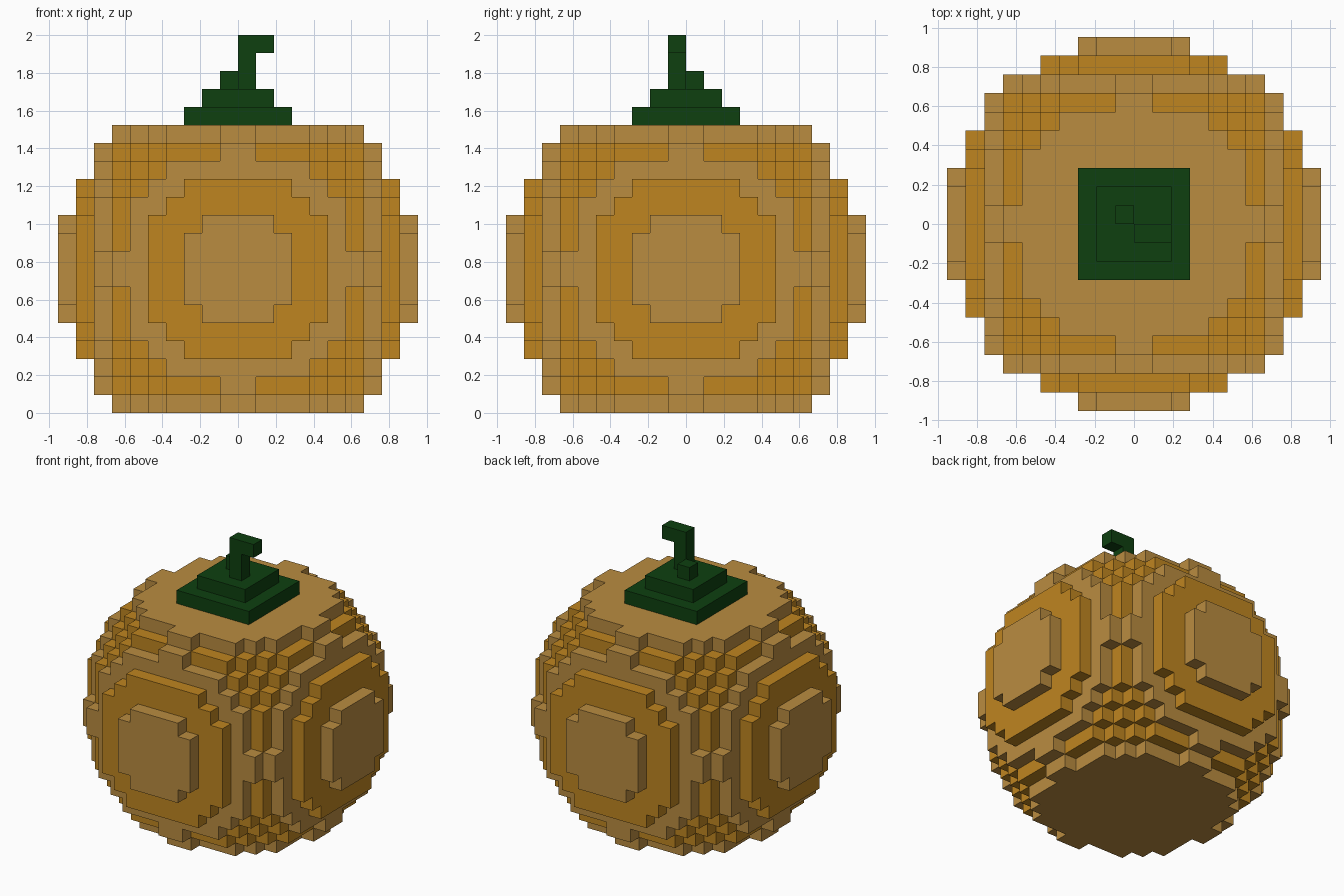
import bpy, bmesh
from mathutils import Vector

cube = bpy.data.objects.get("Cube")
if cube:
    bpy.data.objects.remove(cube, do_unlink=True)

V = 2 / 21          # edge of one block
RADIUS = 10         # body radius in blocks
HALF_HEIGHT = 8     # the ball is cut flat above and below


def material(name, rgb):
    m = bpy.data.materials.new(name)
    m.use_nodes = True
    color = (*rgb, 1.0)
    m.diffuse_color = color
    bsdf = m.node_tree.nodes["Principled BSDF"]
    bsdf.inputs["Base Color"].default_value = color
    bsdf.inputs["Roughness"].default_value = 0.9
    return m


tan = material("pale tan", (0.491, 0.262, 0.051))
orange = material("deep orange", (0.52, 0.235, 0.0144))
green = material("dark green", (0.0044, 0.051, 0.0050))


def add_object(name, bm, mats):
    mesh = bpy.data.meshes.new(name)
    bm.to_mesh(mesh)
    bm.free()
    for m in mats:
        mesh.materials.append(m)
    obj = bpy.data.objects.new(name, mesh)
    bpy.context.collection.objects.link(obj)
    return obj


def filled(c):
    """Is the block centred at c part of the cut ball?"""
    return abs(c[2]) < HALF_HEIGHT and c[0]**2 + c[1]**2 + c[2]**2 <= RADIUS**2


# Body: outer faces of a ball of blocks, coloured in alternating layers
bm = bmesh.new()
cells = [i + 0.5 for i in range(-RADIUS, RADIUS)]
for x in cells:
    for y in cells:
        for z in cells:
            c = Vector((x, y, z))
            if not filled(c):
                continue
            layer = max(abs(x), abs(y), abs(z))
            for axis in range(3):
                for sign in (-1, 1):
                    n = Vector((0, 0, 0))
                    n[axis] = sign
                    if filled(c + n):
                        continue
                    u = Vector((0, 0, 0))
                    u[(axis + 1) % 3] = 0.5
                    w = n.cross(u)
                    mid = c + n * 0.5 + Vector((0, 0, HALF_HEIGHT))
                    corners = (mid - u - w, mid + u - w, mid + u + w, mid - u + w)
                    face = bm.faces.new([bm.verts.new(p * V) for p in corners])
                    face.material_index = 0 if layer in (7.5, 9.5) else 1
bmesh.ops.remove_doubles(bm, verts=bm.verts, dist=V * 0.01)
add_object("pumpkin_body", bm, [tan, orange])


def block(name, lo, hi):
    """Box between two corners given in blocks."""
    bm = bmesh.new()
    bmesh.ops.create_cube(bm, size=1)
    lo, hi = Vector(lo), Vector(hi)
    for v in bm.verts:
        v.co = Vector([(lo[i] + hi[i]) / 2 + v.co[i] * (hi[i] - lo[i]) for i in range(3)]) * V
    add_object(name, bm, [green])


# Stem: two stepped plates, a knob, an upright and a hooked tip
block("stem_base", (-3, -3, 16), (3, 3, 17))
block("stem_step", (-2, -2, 17), (2, 2, 18))
block("stem_knob", (-1, 0, 18), (0, 1, 19))
block("stem_upright", (0, -1, 18), (1, 0, 20))
block("stem_tip", (0, -1, 20), (2, 0, 21))
